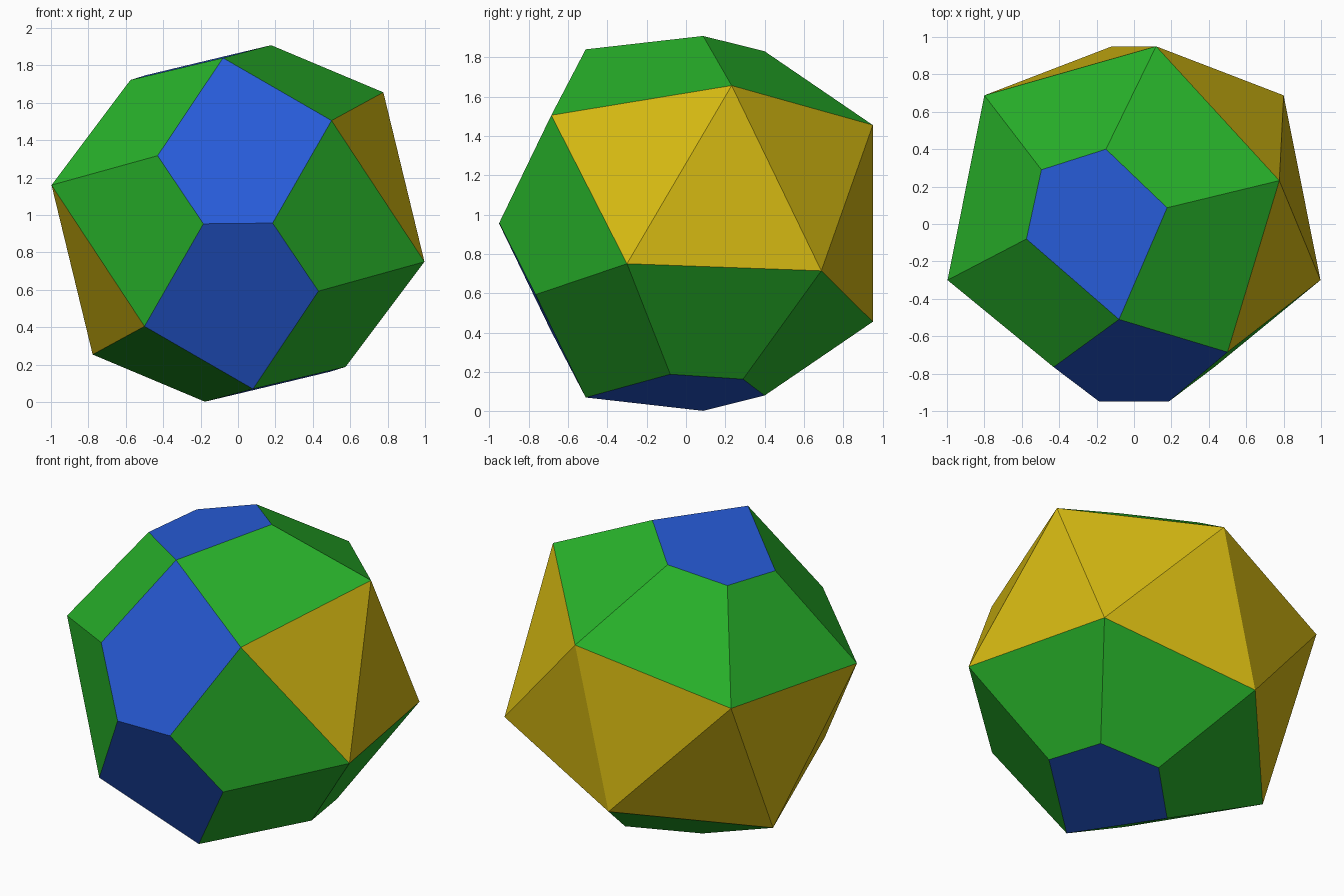
import bpy
import bmesh

cube = bpy.data.objects.get("Cube")
if cube:
    bpy.data.objects.remove(cube, do_unlink=True)

MID = 0.955  # height of the half-turn axis, which runs along y


def make_material(name, rgb):
    mat = bpy.data.materials.new(name)
    mat.use_nodes = True
    mat.diffuse_color = (*rgb, 1)
    mat.node_tree.nodes["Principled BSDF"].inputs["Base Color"].default_value = (*rgb, 1)
    return mat


# One half of the corners; the lower-case twin is the corner after a half turn
corners = {
    "A": (-0.08, -0.51, 1.84), "B": (0.50, -0.685, 1.505),
    "C": (0.185, -0.95, 0.957), "E": (-0.43, -0.765, 1.317),
    "F": (0.177, 0.087, 1.908), "G": (-0.15, 0.40, 1.83),
    "H": (-0.495, 0.29, 1.747), "I": (-0.575, -0.08, 1.722),
    "J": (0.777, 0.232, 1.656), "K": (0.997, -0.30, 0.75),
    "L": (0.80, 0.688, 0.714), "M": (0.118, 0.95, 1.455),
}

# Faces of one half, grouped by kind
faces = [
    ("ABCcE", "AFGHI"),                                        # blue pentagons
    ("kEAI", "BCeK", "BAFJ", "FJMG", "GMlH", "HlkI"),          # green kites
    ("BJK", "JLK", "JML", "MmL"),                              # gold triangles
]

bm = bmesh.new()
verts = {}
for key, (x, y, z) in corners.items():
    verts[key] = bm.verts.new((x, y, z))
    verts[key.lower()] = bm.verts.new((-x, y, 2 * MID - z))

# Build each face together with its half-turned twin
for index, group in enumerate(faces):
    for loop in group:
        for keys in (loop, loop.swapcase()):
            face = bm.faces.new([verts[k] for k in keys])
            face.material_index = index
            face.smooth = False
bmesh.ops.recalc_face_normals(bm, faces=bm.faces)

mesh = bpy.data.meshes.new("faceted_solid")
bm.to_mesh(mesh)
bm.free()
for name, rgb in (("blue", (0.020, 0.105, 0.68)),
                  ("green", (0.021, 0.44, 0.023)),
                  ("gold", (0.66, 0.48, 0.006))):
    mesh.materials.append(make_material(name, rgb))

solid = bpy.data.objects.new("faceted_solid", mesh)
bpy.context.collection.objects.link(solid)
